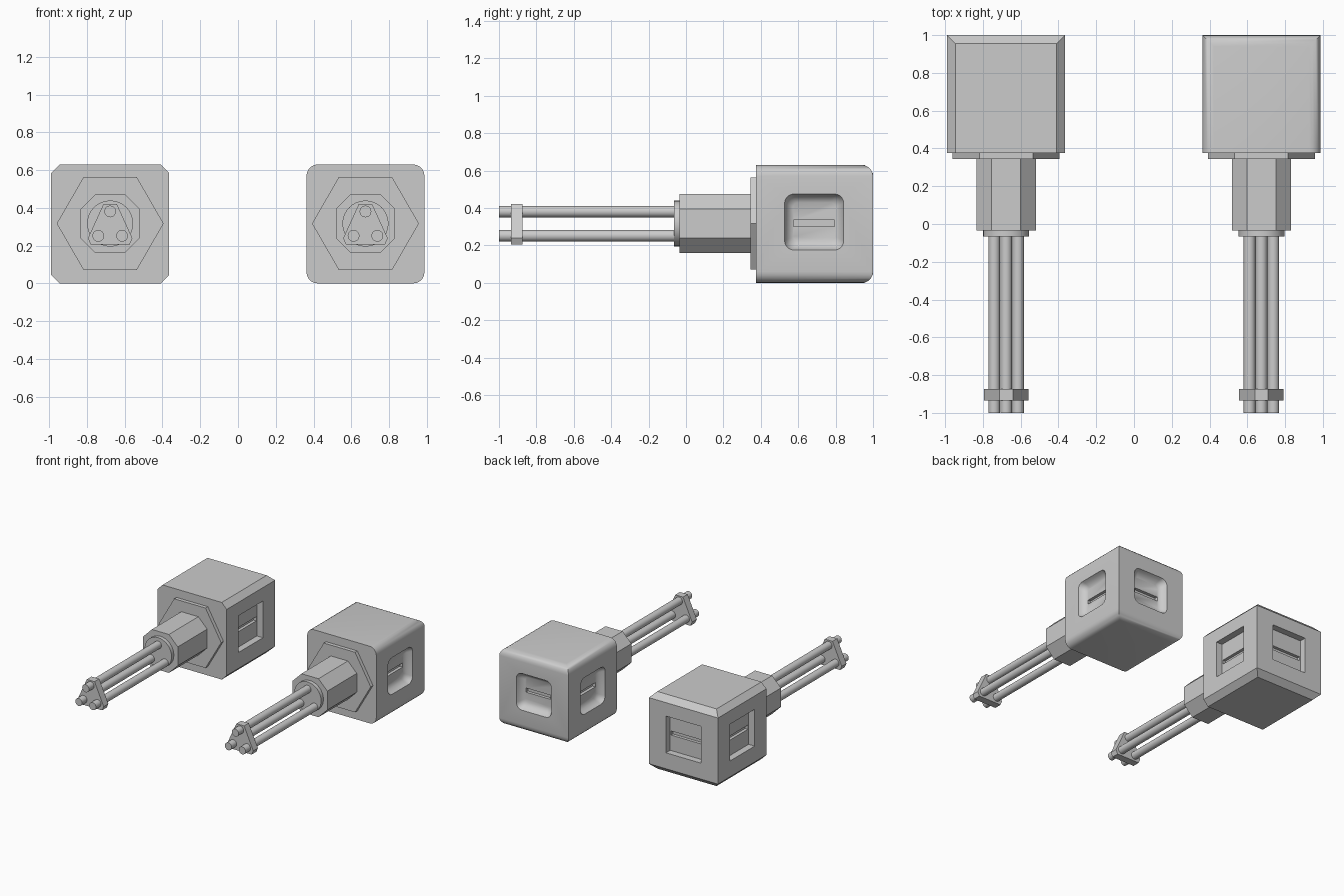
import bpy, bmesh, math
from mathutils import Matrix, Vector

if "Cube" in bpy.data.objects:
    bpy.data.objects.remove(bpy.data.objects["Cube"])

ZC = 0.317  # height of the gun axis


def finish(bm, name):
    bmesh.ops.recalc_face_normals(bm, faces=bm.faces)
    me = bpy.data.meshes.new(name)
    bm.to_mesh(me)
    bm.free()
    ob = bpy.data.objects.new(name, me)
    bpy.context.collection.objects.link(ob)
    return ob


def smooth(ob, deg):
    bpy.ops.object.select_all(action='DESELECT')
    ob.select_set(True)
    bpy.context.view_layer.objects.active = ob
    bpy.ops.object.shade_smooth_by_angle(angle=math.radians(deg))


def loft(name, rings):
    """Closed solid through equally long point rings."""
    bm = bmesh.new()
    vs = [[bm.verts.new(p) for p in r] for r in rings]
    n = len(vs[0])
    for a, b in zip(vs, vs[1:]):
        for i in range(n):
            bm.faces.new((a[i], a[(i + 1) % n], b[(i + 1) % n], b[i]))
    bm.faces.new(vs[0])
    bm.faces.new(vs[-1])
    return finish(bm, name)


def prism(name, pts, y0, y1, cx):
    return loft(name, [[(cx + x, y, ZC + z) for x, z in pts] for y in (y0, y1)])


def ngon(r, n, cx=0, cz=0):
    return [(cx + r * math.cos(2 * math.pi * i / n), cz + r * math.sin(2 * math.pi * i / n))
            for i in range(n)]


def round_rect(hw, hh, r, seg):
    pts = []
    for k, (sx, sy) in enumerate(((1, 1), (-1, 1), (-1, -1), (1, -1))):
        for i in range(seg + 1):
            a = math.pi / 2 * (k + i / max(seg, 1))
            pts.append((sx * (hw - r) + r * math.cos(a), sy * (hh - r) + r * math.sin(a)))
    return pts


def cut(ob, cutter):
    cutter.hide_render = True
    m = ob.modifiers.new("cut", 'BOOLEAN')
    m.operation, m.solver, m.object = 'DIFFERENCE', 'EXACT', cutter
    bpy.context.view_layer.objects.active = ob
    bpy.ops.object.modifier_apply(modifier=m.name)
    bpy.data.objects.remove(cutter)


def housing(side, cx, soft):
    # block with bevelled top and bottom rims, front face left square
    bm = bmesh.new()
    bmesh.ops.create_cube(bm, size=1, matrix=Matrix.Translation((cx, 0.6875, 0.315))
                          @ Matrix.Diagonal((0.625, 0.625, 0.63, 1)))
    rim = []
    for e in bm.edges:
        a, b = (v.co for v in e.verts)
        front = a.y < 0.5 and b.y < 0.5
        if abs(a.z - b.z) < 0.01 and not front:
            rim.append(e)
    bmesh.ops.bevel(bm, geom=rim, offset=0.06 if soft else 0.045, offset_type='OFFSET',
                    segments=5 if soft else 1, profile=0.5, affect='EDGES')
    ob = finish(bm, side + "_housing")

    # recessed windows with a slot, on both sides and the back
    h = 0.3125
    for ang in (0, 90, 180):
        M = Matrix.Translation((cx, 0.685, 0.325)) @ Matrix.Rotation(math.radians(ang), 4, 'Z')
        reach = h + (0.0025 if ang == 90 else 0)
        if soft:
            steps = [(0.03, 0), (0, 0), (-0.02, 0.008), (-0.04, 0.022), (-0.055, 0.045)]
        else:
            steps = [(0.03, 0), (-0.055, 0)]
        rings = []
        for d, inset in steps:
            pts = (round_rect(0.158 - inset, 0.15 - inset, 0.05 - inset * 0.5, 5) if soft
                   else [(sx * 0.158, sz * 0.15) for sx, sz in ((1, 1), (-1, 1), (-1, -1), (1, -1))])
            rings.append([M @ Vector((reach + d, y, z)) for y, z in pts])
        cut(ob, loft("window_cutter", rings))
        w = 0.11 if soft else 0.15
        slot = [[M @ Vector((reach + d, sy * w, z)) for sy, z in
                 ((1, 0.01), (-1, 0.01), (-1, -0.024), (1, -0.024))] for d in (-0.04, -0.08)]
        cut(ob, loft("slot_cutter", slot))
    if soft:
        smooth(ob, 40)


for side, cx, soft in (("left", -0.677, False), ("right", 0.675, True)):
    housing(side, cx, soft)

    # hexagonal mounting plate, octagonal sleeve, round muzzle disc
    prism(side + "_mount_plate", ngon(0.283, 6), 0.345, 0.38, cx)
    a, b = 0.157, 0.077
    octagon = [(a, b), (b, a), (-b, a), (-a, b), (-a, -b), (-b, -a), (b, -a), (a, -b)]
    prism(side + "_sleeve", octagon, -0.035, 0.35, cx)
    smooth(prism(side + "_muzzle_disc", ngon(0.122, 32), -0.065, -0.03, cx), 30)

    # three barrels and the triangular clamp near their tips
    for i, (bx, bz) in enumerate(((0, 0.064), (-0.063, -0.065), (0.063, -0.065))):
        smooth(prism(f"{side}_barrel_{i + 1}", ngon(0.031, 20, bx, bz), -1.0, -0.06, cx), 30)
    clamp = [(-0.035, 0.104), (0.035, 0.104), (0.118, -0.078),
             (0.103, -0.112), (-0.103, -0.112), (-0.118, -0.078)]
    prism(side + "_barrel_clamp", clamp, -0.935, -0.875, cx)
